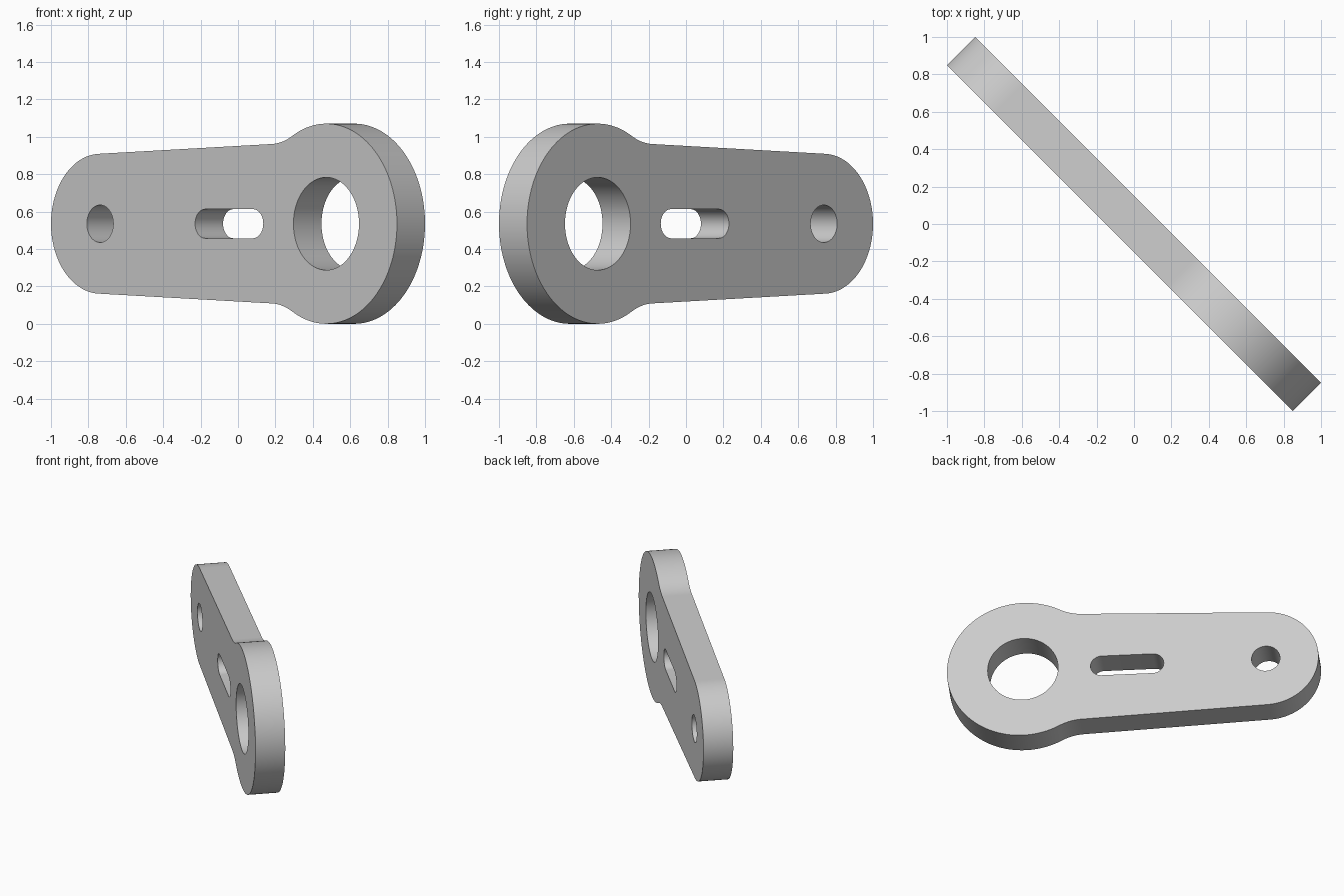
import bpy, bmesh
from math import sin, cos, pi, atan, atan2, radians
from mathutils import Vector, Matrix

cube = bpy.data.objects.get("Cube")
if cube:
    bpy.data.objects.remove(cube)

THICK = 0.212
MID_Z = 0.535

metal = bpy.data.materials.new("plain grey")
metal.use_nodes = True
grey = (0.6, 0.6, 0.6, 1)
metal.diffuse_color = grey
metal.node_tree.nodes["Principled BSDF"].inputs["Base Color"].default_value = grey


def arc(c, r, a0, a1, n):
    return [Vector((c[0] + r * cos(a0 + (a1 - a0) * i / n),
                    c[1] + r * sin(a0 + (a1 - a0) * i / n))) for i in range(n + 1)]


def circle(c, r, n=72):
    return arc(c, r, 0, 2 * pi, n)[:-1]


# Outline: small round end, tapering edge, concave fillet, large round end
big, big_r = Vector((0.773, 0)), 0.535
small, small_r = Vector((-0.934, 0)), 0.374
taper = atan(0.04)
normal = Vector((-sin(taper), cos(taper)))
along = Vector((cos(taper), sin(taper)))
fillet_start = small + normal * small_r + along * 1.31
d = fillet_start - big
fillet_r = (d.length_squared - big_r ** 2) / (2 * (big_r - d.dot(normal)))
fillet_c = fillet_start + normal * fillet_r
to_fillet = fillet_c - big
join = atan2(to_fillet.y, to_fillet.x)

upper = arc(small, small_r, pi, pi / 2 + taper, 32)
upper += arc(fillet_c, fillet_r, taper - pi / 2, join - pi, 16)
upper += arc(big, big_r, join, 0, 48)[1:]
outline = upper + [Vector((p.x, -p.y)) for p in reversed(upper[1:-1])]

# Openings: large bore, small bore, slot with round ends
slot_r = 0.078
slot = arc((0.297 - slot_r, 0), slot_r, -pi / 2, pi / 2, 20)
slot += arc((-0.219 + slot_r, 0), slot_r, pi / 2, 3 * pi / 2, 20)
loops = [outline, circle(big, 0.248), circle((-0.937, 0), 0.1), slot]

# Fill the profile around its openings and extrude it
bm = bmesh.new()
for loop in loops:
    verts = [bm.verts.new((p.x, p.y, -THICK / 2)) for p in loop]
    for a, b in zip(verts, verts[1:] + verts[:1]):
        bm.edges.new((a, b))
bmesh.ops.triangle_fill(bm, use_beauty=True, edges=bm.edges[:], normal=(0, 0, 1))
out = bmesh.ops.extrude_face_region(bm, geom=bm.faces[:], use_keep_orig=True)
top = [g for g in out["geom"] if isinstance(g, bmesh.types.BMVert)]
bmesh.ops.translate(bm, verts=top, vec=(0, 0, THICK))
bmesh.ops.recalc_face_normals(bm, faces=bm.faces[:])

# Stand the plate on edge, turned diagonally
bm.transform(Matrix.Translation((0, 0, MID_Z))
             @ Matrix.Rotation(radians(-45), 4, 'Z')
             @ Matrix.Rotation(radians(90), 4, 'X'))
mesh = bpy.data.meshes.new("link_plate")
bm.to_mesh(mesh)
bm.free()
mesh.materials.append(metal)
plate = bpy.data.objects.new("link_plate", mesh)
bpy.context.collection.objects.link(plate)
bpy.ops.object.select_all(action='DESELECT')
plate.select_set(True)
bpy.context.view_layer.objects.active = plate
bpy.ops.object.shade_smooth_by_angle(angle=radians(30))
